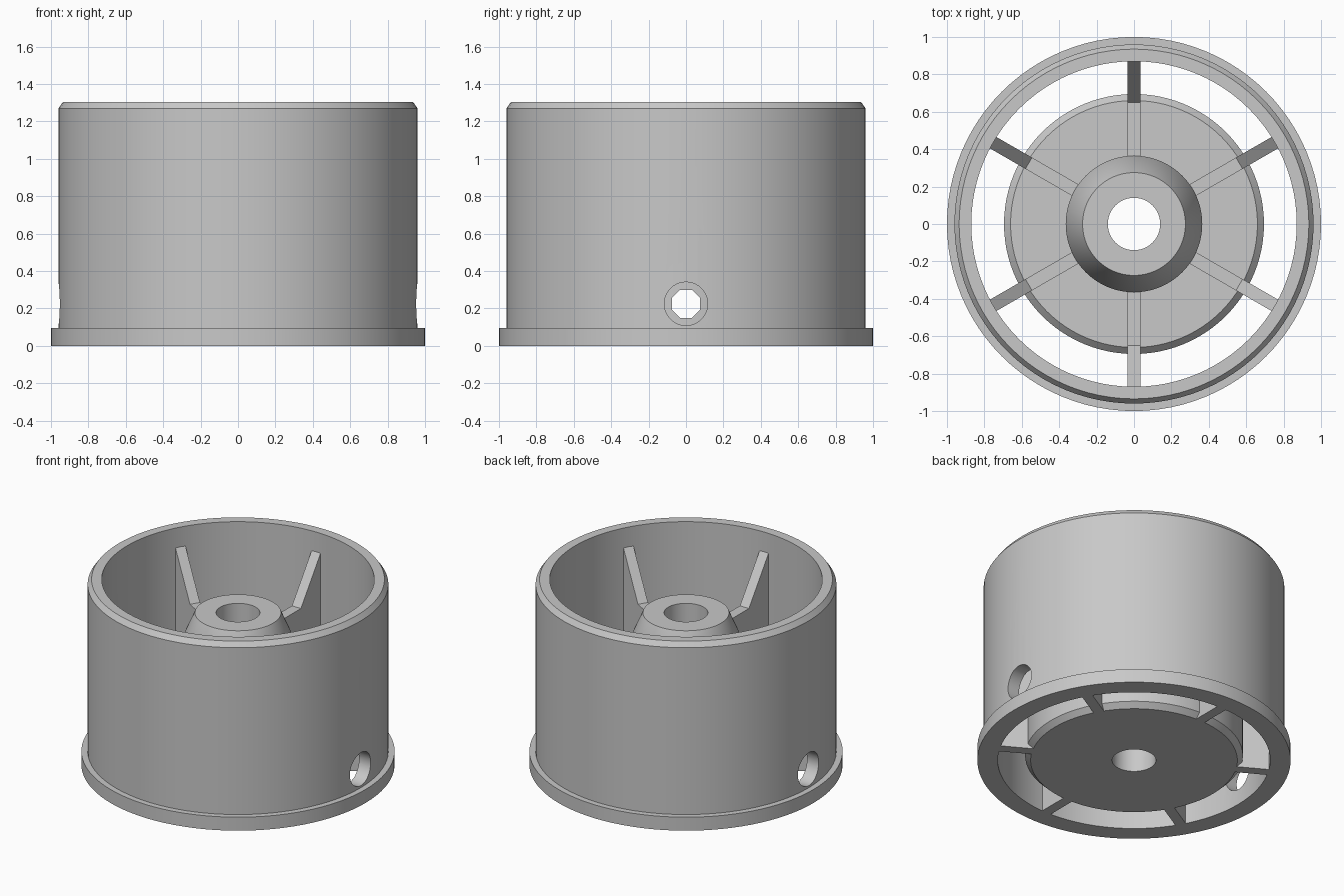
import bpy, bmesh, math

if "Cube" in bpy.data.objects:
    bpy.data.objects.remove(bpy.data.objects["Cube"])

grey = bpy.data.materials.new("plain_grey")
grey.diffuse_color = (0.58, 0.58, 0.58, 1)
grey.use_nodes = True
grey.node_tree.nodes["Principled BSDF"].inputs["Base Color"].default_value = grey.diffuse_color


def make(name, bm):
    bmesh.ops.recalc_face_normals(bm, faces=bm.faces[:])
    me = bpy.data.meshes.new(name)
    bm.to_mesh(me)
    bm.free()
    ob = bpy.data.objects.new(name, me)
    bpy.context.collection.objects.link(ob)
    me.materials.append(grey)
    return ob


def lathe(name, profile, steps=96):
    """Closed (radius, z) profile turned around the z axis."""
    bm = bmesh.new()
    rings = [[bm.verts.new((r * math.cos(a), r * math.sin(a), z)) for r, z in profile]
             for a in (2 * math.pi * i / steps for i in range(steps))]
    n = len(profile)
    for i in range(steps):
        p, q = rings[i], rings[(i + 1) % steps]
        for j in range(n):
            k = (j + 1) % n
            bm.faces.new((p[j], q[j], q[k], p[k]))
    return make(name, bm)


def cut_along_x(target, radius, sides, z, turn):
    """Cross hole right through the target along x."""
    bm = bmesh.new()
    ends = [[bm.verts.new((x, radius * math.cos(a), z + radius * math.sin(a)))
             for a in (2 * math.pi * i / sides + turn for i in range(sides))]
            for x in (-1.2, 1.2)]
    for e in ends:
        bm.faces.new(e)
    for i in range(sides):
        k = (i + 1) % sides
        bm.faces.new((ends[0][i], ends[0][k], ends[1][k], ends[1][i]))
    cutter = make(target.name + "_cutter", bm)
    mod = target.modifiers.new("cross_hole", 'BOOLEAN')
    mod.object, mod.operation, mod.solver = cutter, 'DIFFERENCE', 'EXACT'
    bpy.context.view_layer.objects.active = target
    bpy.ops.object.modifier_apply(modifier=mod.name)
    bpy.data.objects.remove(cutter)


def smooth(ob):
    bpy.ops.object.select_all(action='DESELECT')
    ob.select_set(True)
    bpy.context.view_layer.objects.active = ob
    bpy.ops.object.shade_smooth_by_angle(angle=math.radians(25))


# Outer drum with bottom flange and chamfered rim
drum = lathe("outer_drum", [(0.87, 0), (1, 0), (1, 0.095), (0.96, 0.095),
                            (0.96, 1.27), (0.935, 1.305), (0.87, 1.305)])
cut_along_x(drum, 0.116, 40, 0.225, 0)
smooth(drum)

# Inner hub: chamfered disc, post and tapered nose around the bore
hub = lathe("inner_hub", [(0.14, 0), (0.66, 0), (0.695, 0.035), (0.695, 0.415),
                          (0.66, 0.45), (0.365, 0.45), (0.365, 0.86),
                          (0.275, 1.07), (0.14, 1.07)])
cut_along_x(hub, 0.081, 8, 0.225, math.pi / 8)
smooth(hub)

# Six ribs joining hub and drum
side = [(0.32, 0.1), (0.65, 0.1), (0.65, 0), (0.88, 0), (0.88, 1.18),
        (0.65, 0.86), (0.32, 0.86)]
for n in range(6):
    bm = bmesh.new()
    face = bm.faces.new([bm.verts.new((r, -0.035, z)) for r, z in side])
    new = bmesh.ops.extrude_face_region(bm, geom=[face])["geom"]
    bmesh.ops.translate(bm, vec=(0, 0.07, 0),
                        verts=[v for v in new if isinstance(v, bmesh.types.BMVert)])
    rib = make(f"rib_{n + 1}", bm)
    rib.rotation_euler.z = math.radians(30 + 60 * n)
